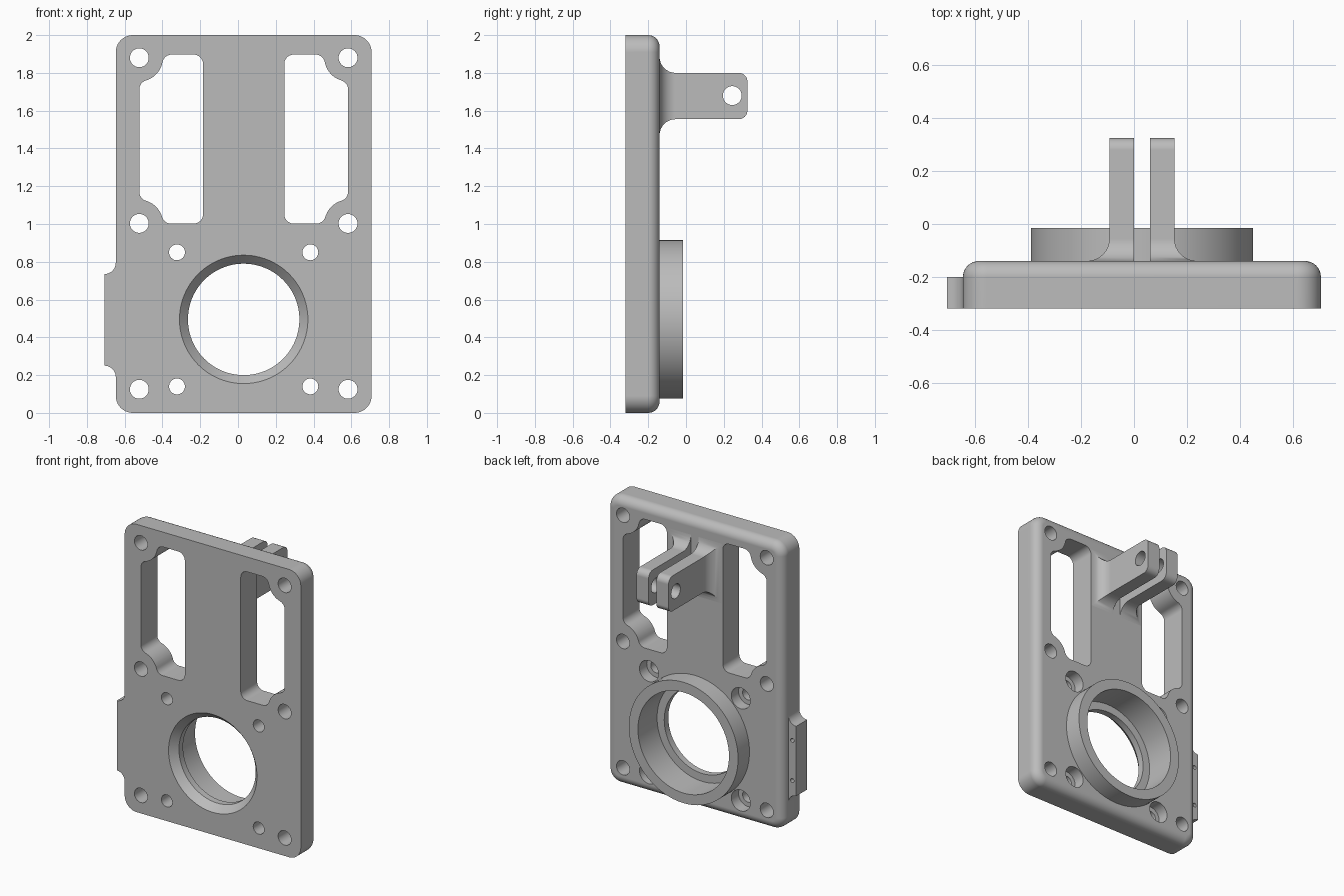
import bpy, bmesh, math

cube = bpy.data.objects.get("Cube")
if cube:
    bpy.data.objects.remove(cube, do_unlink=True)

CX = 0.03                                   # symmetry line of the plate
FRONT, BACK = -0.32, -0.14                  # plate faces

grey = bpy.data.materials.new("plain grey")
grey.use_nodes = True
grey.diffuse_color = (0.5, 0.5, 0.5, 1)
grey.node_tree.nodes["Principled BSDF"].inputs["Base Color"].default_value = (0.5, 0.5, 0.5, 1)


def arc(cx, cz, r, a0, a1, n=10):
    angles = [math.radians(a0 + (a1 - a0) * i / n) for i in range(n + 1)]
    return [(cx + r * math.cos(a), cz + r * math.sin(a)) for a in angles]


def circle(cx, cz, r, n=32):
    return arc(cx, cz, r, 0, 360, n)[:-1]


def rect(x0, x1, z0, z1):
    return [(x0, z0), (x1, z0), (x1, z1), (x0, z1)]


def rounded_rect(x0, x1, z0, z1, r):
    return (arc(x1 - r, z1 - r, r, 0, 90) + arc(x0 + r, z1 - r, r, 90, 180)
            + arc(x0 + r, z0 + r, r, 180, 270) + arc(x1 - r, z0 + r, r, 270, 360))


def at(y, outline):
    return [(x, y, z) for x, z in outline]


def prism(outline, y0, y1):
    return [at(y0, outline), at(y1, outline)]


def turned(cx, cz, steps, n=32):
    """Stepped round section along y from (y, radius) pairs."""
    return [at(y, circle(cx, cz, r, n)) for y, r in steps]


def solid(name, lofts, closed=False):
    """Skin each list of rings; cap the ends or join them into a loop."""
    bm = bmesh.new()
    for rings in lofts:
        rows = [[bm.verts.new(p) for p in ring] for ring in rings]
        n = len(rows[0])
        pairs = list(zip(rows, rows[1:])) + ([(rows[-1], rows[0])] if closed else [])
        for a, b in pairs:
            for i in range(n):
                j = (i + 1) % n
                bm.faces.new((a[i], a[j], b[j], b[i]))
        if not closed:
            bm.faces.new(rows[0][::-1])
            bm.faces.new(rows[-1])
    bmesh.ops.recalc_face_normals(bm, faces=bm.faces)
    mesh = bpy.data.meshes.new(name)
    bm.to_mesh(mesh)
    bm.free()
    mesh.materials.append(grey)
    obj = bpy.data.objects.new(name, mesh)
    bpy.context.collection.objects.link(obj)
    return obj


def activate(obj):
    bpy.ops.object.select_all(action='DESELECT')
    obj.select_set(True)
    bpy.context.view_layer.objects.active = obj


def combine(obj, tool, operation):
    tool.hide_render = True
    mod = obj.modifiers.new(operation, 'BOOLEAN')
    mod.operation, mod.solver, mod.object = operation, 'EXACT', tool
    activate(obj)
    bpy.ops.object.modifier_apply(modifier=mod.name)
    bpy.data.objects.remove(tool, do_unlink=True)


def finish(obj):
    activate(obj)
    bpy.ops.object.shade_smooth_by_angle(angle=math.radians(30))
    mod = obj.modifiers.new("face normals", 'WEIGHTED_NORMAL')
    mod.keep_sharp = True


QUARTER = [math.radians(90 * i / 8) for i in range(9)]

# Plate with rounded corners and a rounded back rim
RIM = 0.06
rings = [(FRONT, 0)] + [(BACK - RIM + RIM * math.sin(t), RIM * (1 - math.cos(t))) for t in QUARTER]
plate = solid("plate", [[at(y, rounded_rect(-0.647 + o, 0.707 - o, o, 2 - o, 0.09 - o))
                         for y, o in rings]])

# Side tab blending into the plate edge
tab_outline = (arc(-0.707, 0.795, 0.06, -90, 0) + [(-0.62, 0.795), (-0.62, 0.19)]
               + arc(-0.707, 0.19, 0.06, 0, 90))
tab = solid("side_tab", [prism(tab_outline, FRONT, BACK - RIM)])
combine(plate, tab, 'UNION')

# Window outline: rounded corners, scalloped around the bolt holes
BOLT_X, BOLT_Z = 0.5525, (0.125, 1.003, 1.88)
SCALLOP, FILLET, INNER = 0.125, 0.05, -0.185


def window_end(edge, hz, s):
    """Outline of one end, from the outer side to the inner side."""
    edge, hz, hx = edge * s, hz * s, CX - BOLT_X
    reach = SCALLOP + FILLET
    ax, az = hx + FILLET, hz - math.sqrt(reach ** 2 - FILLET ** 2)
    bz = edge - FILLET
    bx = hx + math.sqrt(reach ** 2 - (bz - hz) ** 2)
    a = math.degrees(math.atan2(az - hz, ax - hx))
    b = math.degrees(math.atan2(bz - hz, bx - hx))
    pts = (arc(ax, az, FILLET, 180, a + 180) + arc(hx, hz, SCALLOP, a, b)[1:-1]
           + arc(bx, bz, FILLET, b + 180, 90) + arc(INNER - FILLET, bz, FILLET, 90, 0))
    return [(x, z * s) for x, z in pts]


window = window_end(1.897, BOLT_Z[2], 1) + window_end(1.002, BOLT_Z[1], -1)[::-1]
cuts = [prism(window, -0.4, 0), prism([(2 * CX - x, z) for x, z in window], -0.4, 0)]

# Bolt holes and counterbored screw holes
for side in (-1, 1):
    for z in BOLT_Z:
        cuts.append(turned(CX + side * BOLT_X, z, [(-0.4, 0.05), (0, 0.05)]))
    for z in (0.14, 0.85):
        cuts.append(turned(CX + side * 0.353, z,
                           [(-0.4, 0.042), (-0.22, 0.042), (-0.22, 0.073), (0, 0.073)]))

# Blind pilot holes in the side tab
for z in (0.35, 0.63):
    cuts.append(turned(-0.677, z, [(-0.28, 0.014), (-0.1, 0.014)], 16))

# Stepped round opening with a flared front
RING_Z, BORE = 0.495, 0.35
cuts.append(turned(CX, RING_Z, [(-0.33, 0.349), (-0.27, 0.295), (-0.225, 0.295),
                                (-0.225, BORE), (0, BORE)], 96))
combine(plate, solid("plate_cutter", cuts), 'DIFFERENCE')
finish(plate)

# Collar standing on the back of the plate
collar = solid("round_collar", [turned(CX, RING_Z, [(BACK, 0.42), (-0.015, 0.42),
                                                    (-0.015, BORE), (BACK, BORE)], 96)], closed=True)
finish(collar)

# Mounting lug: flared foot, straight body, rounded end
FLARE, TIP, END = 0.085, 0.045, 0.325
sections = [(BACK + FLARE * (1 - math.cos(t)), FLARE * (1 - math.sin(t)), FLARE * (1 - math.sin(t)))
            for t in QUARTER]
sections += [(END - TIP + TIP * math.sin(t), 0, -TIP * (1 - math.cos(t))) for t in QUARTER]
lug = solid("mounting_lugs", [[at(y, rect(-0.093 - ox, 0.153 + ox, 1.555 - oz, 1.8 + oz))
                               for y, ox, oz in sections]])

# Slot between the two lugs and the cross pin hole
combine(lug, solid("gap_cutter", [prism(rect(0, 0.06, 1.3, 2), -0.3, 0.5)]), 'DIFFERENCE')
pin = [[(x, y, z) for y, z in circle(0.245, 1.68, 0.05)] for x in (-0.3, 0.3)]
combine(lug, solid("pin_cutter", [pin]), 'DIFFERENCE')
finish(lug)
